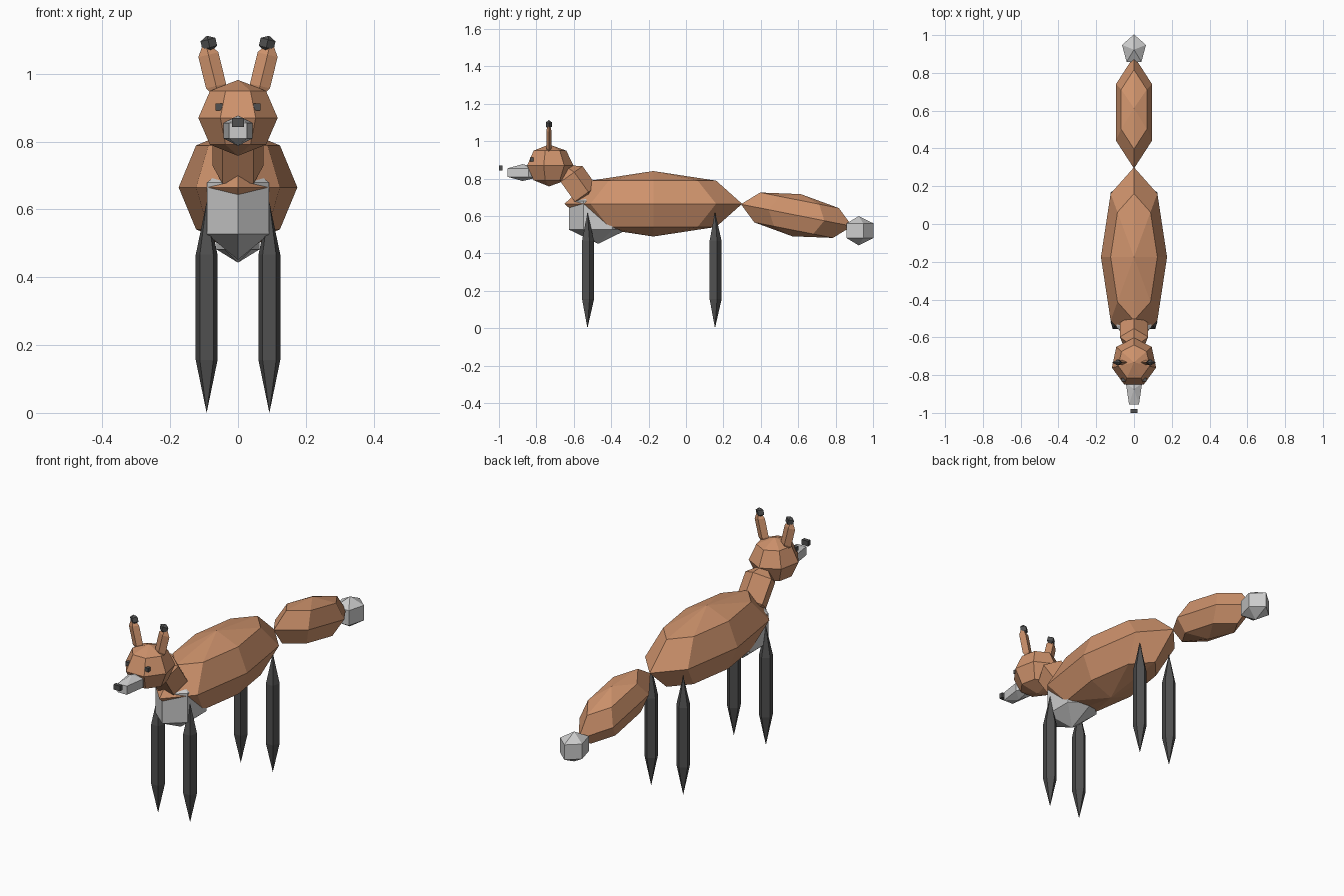
import bpy, bmesh
from mathutils import Matrix, Euler

if "Cube" in bpy.data.objects:
    bpy.data.objects.remove(bpy.data.objects["Cube"])


def material(name, rgb):
    m = bpy.data.materials.new(name)
    m.diffuse_color = (*rgb, 1)
    m.use_nodes = True
    m.node_tree.nodes["Principled BSDF"].inputs["Base Color"].default_value = m.diffuse_color
    return m


fur = material("fur_brown", (0.62, 0.29, 0.15))
dark = material("dark_grey", (0.08, 0.08, 0.08))


def finish(bm, name, mat, loc, rot, scale):
    bm.transform(Matrix.LocRotScale(loc, Euler(rot), scale))
    me = bpy.data.meshes.new(name)
    bm.to_mesh(me)
    bm.free()
    if mat:
        me.materials.append(mat)
    ob = bpy.data.objects.new(name, me)
    bpy.context.collection.objects.link(ob)
    return ob


def blob(name, mat, loc, radii, segs, rings, rot=(0, 0, 0)):
    """Flat-shaded low-poly ellipsoid."""
    bm = bmesh.new()
    bmesh.ops.create_uvsphere(bm, u_segments=segs, v_segments=rings, radius=1)
    return finish(bm, name, mat, loc, rot, radii)


def box(name, mat, loc, size):
    bm = bmesh.new()
    bmesh.ops.create_cube(bm, size=1)
    return finish(bm, name, mat, loc, (0, 0, 0), size)


# Torso, chest and neck
blob("body", fur, (0, -0.175, 0.665), (0.175, 0.475, 0.175), 8, 4)
blob("chest", None, (0, -0.47, 0.603), (0.122, 0.18, 0.152), 6, 3)
blob("neck", fur, (0, -0.58, 0.767), (0.091, 0.092, 0.13), 5, 3, (0.62, 0, 0))

# Head, muzzle and nose
blob("head", fur, (0, -0.732, 0.87), (0.12, 0.13, 0.112), 7, 4)
blob("muzzle", None, (0, -0.874, 0.832), (0.052, 0.115, 0.045), 5, 3)
box("nose", dark, (0, -0.99, 0.856), (0.036, 0.02, 0.027))

# Ears, ear tips and eyes
for side, s in (("left", -1), ("right", 1)):
    tilt = (0, 0.24 * s, 0)
    blob(f"{side}_ear", fur, (0.076 * s, -0.733, 1.01), (0.035, 0.016, 0.095), 4, 3, tilt)
    blob(f"{side}_ear_tip", dark, (0.086 * s, -0.733, 1.089), (0.026, 0.019, 0.024), 4, 3, tilt)
    box(f"{side}_eye", dark, (0.056 * s, -0.825, 0.902), (0.02, 0.02, 0.02))

    # Legs
    for end, y in (("front", -0.527), ("back", 0.155)):
        blob(f"{end}_{side}_leg", dark, (0.0925 * s, y, 0.311), (0.039, 0.041, 0.311), 5, 3)

# Tail and pale tip
blob("tail", fur, (0, 0.591, 0.604), (0.111, 0.303, 0.115), 6, 4, (-0.195, 0, 0))
blob("tail_tip", None, (0, 0.923, 0.521), (0.077, 0.093, 0.078), 5, 3)
